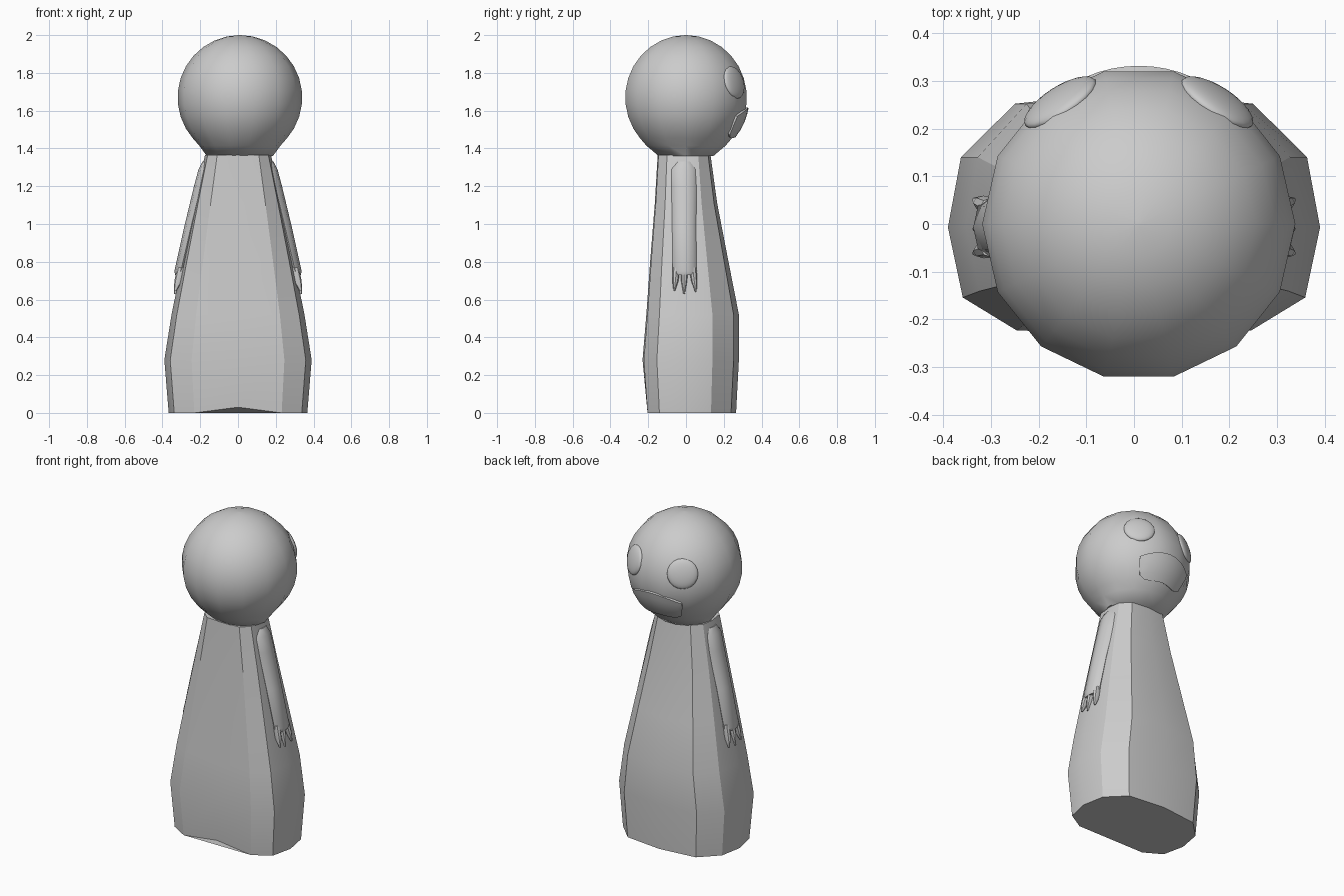
import bpy, math
from mathutils import Vector

if "Cube" in bpy.data.objects:
    bpy.data.objects.remove(bpy.data.objects["Cube"])


def make(name, verts, faces, angle=30):
    me = bpy.data.meshes.new(name)
    me.from_pydata(verts, [], faces)
    me.update()
    ob = bpy.data.objects.new(name, me)
    bpy.context.collection.objects.link(ob)
    bpy.ops.object.select_all(action='DESELECT')
    ob.select_set(True)
    bpy.context.view_layer.objects.active = ob
    bpy.ops.object.mode_set(mode='EDIT')
    bpy.ops.mesh.select_all(action='SELECT')
    bpy.ops.mesh.normals_make_consistent(inside=False)
    bpy.ops.object.mode_set(mode='OBJECT')
    bpy.ops.object.shade_smooth_by_angle(angle=math.radians(angle))
    return ob


def loft(name, rings, angle=30):
    n = len(rings[0])
    verts = [p for r in rings for p in r]
    faces = [list(range(n)), [(len(rings) - 1) * n + i for i in range(n)]]
    for k in range(len(rings) - 1):
        for i in range(n):
            j = (i + 1) % n
            faces.append([k * n + i, k * n + j, k * n + n + j, k * n + n + i])
    return make(name, verts, faces, angle)


# Body: twelve-sided tapering robe, hem lifted at the front
section = [(0, -1), (.63, -.97), (.92, -.67), (1, -.03), (.93, .5), (.64, .9), (0, 1)]
section += [(-x, y) for x, y in section[5:0:-1]]
levels = [(0, .367, -.21, .265), (.28, .39, -.23, .28), (.52, .352, -.21, .28),
          (.8, .295, -.19, .225), (1.11, .23, -.165, .165), (1.365, .175, -.15, .13)]
rings = []
for z, w, front, back in levels:
    rings.append([(x * w, -y * front if y < 0 else y * back, z) for x, y in section])
rings[0][0] = (0, -.205, .03)
loft("body", rings, 25)

# Head: fourteen-sided ball running into a short neck
R, C = .33, Vector((.01, 0, 1.67))
prof = [(R * math.sin(math.radians(t)), C.z + R * math.cos(math.radians(t)))
        for t in (1, 12, 24, 36, 48, 60, 72, 84, 96, 108, 120, 131)]
prof += [(.215, 1.415), (.175, 1.36)]
loft("head", [[(C.x + r * math.cos(2 * math.pi * i / 14),
                r * math.sin(2 * math.pi * i / 14) * (.85 if z < 1.37 else 1), z)
               for i in range(14)] for r, z in prof], 50)

# Eyes: flattened balls on the back of the head
for side, nm in ((1, "right"), (-1, "left")):
    d = Vector((side * .165, .255, .08)).normalized()
    bpy.ops.mesh.primitive_uv_sphere_add(segments=20, ring_count=12, radius=.088,
                                         location=C + d * .313)
    eye = bpy.context.object
    eye.name = nm + "_eye"
    eye.scale = (1, 1, .3)
    eye.rotation_euler = d.to_track_quat('Z', 'Y').to_euler()
    bpy.ops.object.shade_smooth()

# Mouth: grin patch wrapped on the head surface
N, M = 12, 4
verts, faces = [], []
for depth in (.336, .29):
    for i in range(N + 1):
        u = -1 + 2 * i / N
        top = 1.615 - .045 * u * u
        bot = top - .155 * math.sqrt(max(.02, 1 - u ** 4))
        for k in range(M + 1):
            x, z = .17 * u, top + (bot - top) * k / M
            y = math.sqrt(.336 ** 2 - x * x - (z - C.z) ** 2)
            verts.append(C + Vector((x, y, z - C.z)) * depth / .336)
S = (N + 1) * (M + 1)
idx = lambda s, i, k: s * S + i * (M + 1) + k
for s in (0, 1):
    for i in range(N):
        for k in range(M):
            faces.append([idx(s, i, k), idx(s, i + 1, k), idx(s, i + 1, k + 1), idx(s, i, k + 1)])
rim = [(i, 0) for i in range(N)] + [(N, k) for k in range(M)]
rim += [(i, M) for i in range(N, 0, -1)] + [(0, k) for k in range(M, 0, -1)]
for a, b in zip(rim, rim[1:] + rim[:1]):
    faces.append([idx(0, *a), idx(0, *b), idx(1, *b), idx(1, *a)])
make("mouth", verts, faces, 40)


def tube(name, side, stations):
    # stations: z, centre x, centre y, half thickness, half width
    loft(name, [[(side * (cx + hx * math.cos(math.pi * i / 4)),
                  cy + hy * math.sin(math.pi * i / 4), z) for i in range(8)]
                for z, cx, cy, hx, hy in stations], 40)


# Arms hugging the body, each with three pointed fingers
for side, nm in ((1, "right"), (-1, "left")):
    tube(nm + "_arm", side, [(1.33, .168, -.01, .02, .04), (1.29, .175, -.013, .034, .068),
                             (1.2, .197, -.01, .036, .067), (.98, .25, -.01, .036, .063),
                             (.75, .303, -.007, .034, .064), (.73, .306, -.007, .026, .055)])
    for n, (y0, y1, z1) in enumerate([(-.05, -.062, .645), (-.01, -.01, .63), (.035, .052, .64)]):
        tube(f"{nm}_finger_{n + 1}", side, [(.77, .298, y0, .024, .02), (.7, .315, (y0 + y1) / 2, .022, .016),
                                            (z1, .333, y1, .006, .004)])
